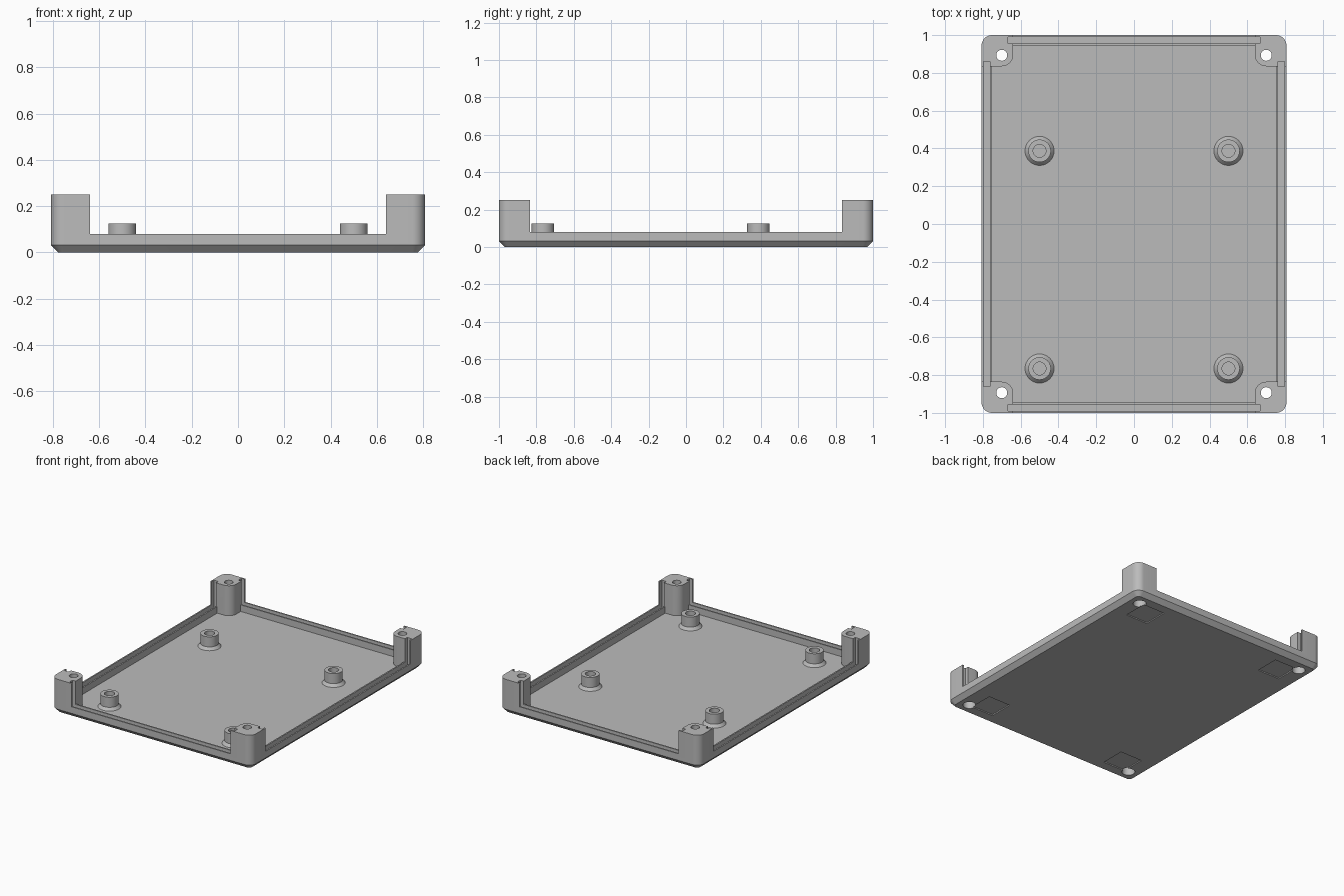
import bpy, bmesh, math
from mathutils import Matrix

cube = bpy.data.objects.get("Cube")
if cube:
    bpy.data.objects.remove(cube)

HX, HY, TOP = 0.807, 1.0, 0.25        # outer half sizes and post height
FLOOR, RIM = 0.032, 0.08              # tray floor and wall top
PX, PY, PR = 0.64, 0.835, 0.06        # inner faces and rounding of the corner posts
SIGNS = [(1, 1), (-1, 1), (-1, -1), (1, -1)]

grey = bpy.data.materials.new("plain grey")
grey.use_nodes = True
grey.diffuse_color = (0.5, 0.5, 0.5, 1)
grey.node_tree.nodes["Principled BSDF"].inputs["Base Color"].default_value = (0.5, 0.5, 0.5, 1)


def make(name, bm):
    bmesh.ops.recalc_face_normals(bm, faces=bm.faces)
    mesh = bpy.data.meshes.new(name)
    bm.to_mesh(mesh)
    bm.free()
    mesh.materials.append(grey)
    obj = bpy.data.objects.new(name, mesh)
    bpy.context.collection.objects.link(obj)
    return obj


def loft(name, layers):
    """Solid through stacked outlines given as (outline, z)."""
    bm = bmesh.new()
    rings = [[bm.verts.new((x, y, z)) for x, y in pts] for pts, z in layers]
    for a, b in zip(rings, rings[1:]):
        for i in range(len(a)):
            j = (i + 1) % len(a)
            bm.faces.new((a[i], a[j], b[j], b[i]))
    bm.faces.new(rings[0][::-1])
    bm.faces.new(rings[-1])
    return make(name, bm)


def arc(cx, cy, r, start, end, n=8):
    angles = [math.radians(start + (end - start) * i / n) for i in range(n + 1)]
    return [(cx + r * math.cos(a), cy + r * math.sin(a)) for a in angles]


def rounded(hx, hy, r):
    pts = []
    for i, (sx, sy) in enumerate(SIGNS):
        pts += arc(sx * (hx - r), sy * (hy - r), r, 90 * i, 90 * i + 90)
    return pts


def between_posts(hx, hy):
    """Cross-shaped outline that leaves the four rounded posts standing."""
    quarter = [(hx, PY)] + arc(PX + PR, PY + PR, PR, 270, 180) + [(PX, hy)]
    pts = []
    for sx, sy in SIGNS:
        part = [(sx * x, sy * y) for x, y in quarter]
        pts += part if sx * sy > 0 else part[::-1]
    return pts


def box(x0, x1, y0, y1, z0, z1):
    pts = [(x0, y0), (x1, y0), (x1, y1), (x0, y1)]
    return loft("cutter", [(pts, z0), (pts, z1)])


def cylinder(x, y, r, z0, z1):
    pts = arc(x, y, r, 0, 360, 32)[:-1]
    return loft("cutter", [(pts, z0), (pts, z1)])


def cut(body, cutter):
    cutter.hide_render = True
    mod = body.modifiers.new("cut", "BOOLEAN")
    mod.operation, mod.solver, mod.object = "DIFFERENCE", "EXACT", cutter
    bpy.context.view_layer.objects.active = body
    bpy.ops.object.modifier_apply(modifier=mod.name)
    bpy.data.objects.remove(cutter)


def smooth(obj):
    bpy.ops.object.select_all(action="DESELECT")
    obj.select_set(True)
    bpy.context.view_layer.objects.active = obj
    bpy.ops.object.shade_smooth_by_angle(angle=math.radians(30))


# Tray block with chamfered underside
full = rounded(HX, HY, 0.055)
tray = loft("tray", [(rounded(HX - 0.03, HY - 0.03, 0.025), 0), (full, FLOOR), (full, TOP)])

# Cavity, then lowered walls between the posts
for outline, z in ((between_posts(0.752, 0.945), FLOOR), (between_posts(1.2, 1.4), RIM)):
    cut(tray, loft("cutter", [(outline, z), (outline, 0.4)]))

# Panel grooves running along the walls and into the posts
for s in (1, -1):
    xs = sorted((s * 0.762, s * 0.797))
    ys = sorted((s * 0.955, s * 0.99))
    cut(tray, box(*xs, -PY - 0.026, PY + 0.026, 0.05, 0.4))
    cut(tray, box(-PX - 0.026, PX + 0.026, *ys, 0.05, 0.4))

# Screw holes with counterbores, and shallow recesses for feet
for sx, sy in SIGNS:
    x, y = sx * 0.70, sy * 0.893
    cut(tray, cylinder(x, y, 0.029, -0.1, 0.4))
    cut(tray, cylinder(x, y, 0.044, -0.1, 0.15))
    fx, fy = sx * 0.58, sy * 0.81
    cut(tray, box(fx - 0.09, fx + 0.09, fy - 0.09, fy + 0.09, -0.1, 0.008))
smooth(tray)

# Hollow standoffs with flared feet
profile = [(0.077, FLOOR - 0.004), (0.077, FLOOR), (0.06, 0.052), (0.06, 0.125),
           (0.034, 0.125), (0.034, FLOOR - 0.004)]
places = {"front_left": (0.5, -0.765), "front_right": (-0.5, -0.765),
          "back_left": (0.5, 0.387), "back_right": (-0.5, 0.387)}
for name, (x, y) in places.items():
    bm = bmesh.new()
    verts = [bm.verts.new((r, 0, z)) for r, z in profile]
    edges = [bm.edges.new(p) for p in zip(verts, verts[1:] + verts[:1])]
    bmesh.ops.spin(bm, geom=verts + edges, cent=(0, 0, 0), axis=(0, 0, 1),
                   angle=math.tau, steps=32, use_merge=True)
    bmesh.ops.remove_doubles(bm, verts=bm.verts, dist=0.0001)
    bmesh.ops.transform(bm, matrix=Matrix.Translation((x, y, 0)), verts=bm.verts)
    smooth(make("standoff_" + name, bm))
